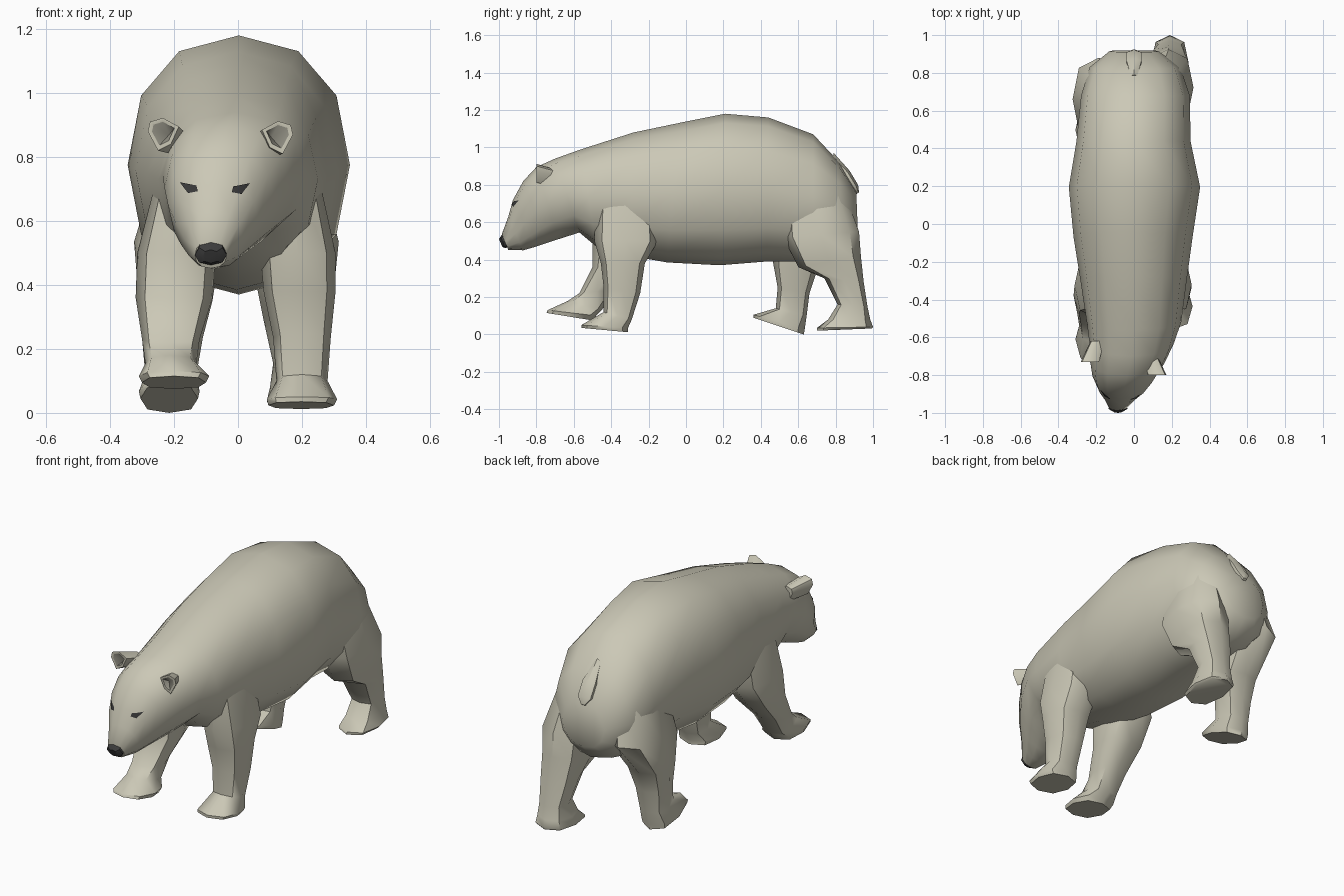
import bpy, bmesh, math
from mathutils import Vector
from mathutils.bvhtree import BVHTree


def material(name, rgb):
    m = bpy.data.materials.new(name)
    m.diffuse_color = (*rgb, 1)
    return m


FUR = material("fur", (0.60, 0.58, 0.47))
DARK = material("dark_skin", (0.045, 0.045, 0.045))
INNER = material("inner_ear", (0.30, 0.29, 0.24))


def finish(bm, name, mats, angle=50):
    bmesh.ops.recalc_face_normals(bm, faces=bm.faces)
    me = bpy.data.meshes.new(name)
    bm.to_mesh(me)
    bm.free()
    ob = bpy.data.objects.new(name, me)
    bpy.context.collection.objects.link(ob)
    for m in mats:
        me.materials.append(m)
    bpy.ops.object.select_all(action='DESELECT')
    ob.select_set(True)
    bpy.context.view_layer.objects.active = ob
    bpy.ops.object.shade_smooth_by_angle(angle=math.radians(angle))
    return ob


def spow(v, p):
    return math.copysign(abs(v) ** p, v) if abs(v) > 1e-6 else 0.0


def loft(name, rings, sides, mat=FUR, power=0.9, angle=50):
    """Each ring: (y, z) of one edge, (y, z) of the opposite edge, x min, x max."""
    bm = bmesh.new()
    loops = []
    for y0, z0, y1, z1, xa, xb in rings:
        loop = []
        for i in range(sides):
            t = 2 * math.pi * i / sides
            c, s = spow(math.cos(t), power), spow(math.sin(t), power)
            loop.append(bm.verts.new(((xa + xb) / 2 + s * (xb - xa) / 2,
                                      (y0 + y1) / 2 + c * (y0 - y1) / 2,
                                      (z0 + z1) / 2 + c * (z0 - z1) / 2)))
        loops.append(loop)
    for a, b in zip(loops, loops[1:]):
        for i in range(sides):
            j = (i + 1) % sides
            bm.faces.new((a[i], a[j], b[j], b[i]))
    bm.faces.new(loops[0])
    bm.faces.new(loops[-1])
    return finish(bm, name, [mat], angle)


# Trunk, neck and head: rump to muzzle, head turned slightly to -x
body = loft("body_and_head", [
    (0.91, 0.77, 0.92, 0.52, -0.13, 0.13),
    (0.82, 0.92, 0.84, 0.43, -0.235, 0.245),
    (0.68, 1.07, 0.68, 0.39, -0.28, 0.295),
    (0.44, 1.16, 0.43, 0.39, -0.305, 0.30),
    (0.21, 1.18, 0.18, 0.37, -0.345, 0.35),
    (-0.04, 1.13, -0.10, 0.385, -0.32, 0.31),
    (-0.28, 1.08, -0.30, 0.42, -0.285, 0.28),
    (-0.56, 0.99, -0.48, 0.47, -0.25, 0.25),
    (-0.70, 0.94, -0.57, 0.545, -0.235, 0.21),
    (-0.80, 0.895, -0.68, 0.51, -0.23, 0.16),
    (-0.87, 0.82, -0.74, 0.49, -0.22, 0.115),
    (-0.925, 0.72, -0.80, 0.47, -0.195, 0.065),
    (-0.95, 0.63, -0.87, 0.45, -0.165, 0.015),
    (-0.985, 0.535, -0.95, 0.452, -0.135, -0.035),
], 12)

# Nose
loft("nose", [
    (-0.975, 0.545, -0.95, 0.465, -0.132, -0.038),
    (-0.990, 0.525, -0.968, 0.462, -0.135, -0.035),
    (-1.0, 0.510, -0.982, 0.468, -0.110, -0.060),
], 8, DARK, angle=30)

# Legs, from hidden root to sole
loft("front_leg_right", [
    (-0.48, 0.75, -0.17, 0.75, 0.08, 0.25),
    (-0.49, 0.50, -0.15, 0.50, 0.07, 0.305),
    (-0.455, 0.38, -0.22, 0.38, 0.08, 0.305),
    (-0.44, 0.25, -0.245, 0.22, 0.11, 0.29),
    (-0.44, 0.12, -0.29, 0.08, 0.12, 0.28),
    (-0.56, 0.05, -0.31, 0.035, 0.09, 0.31),
    (-0.56, 0.035, -0.31, 0.012, 0.095, 0.30),
], 8, power=0.8)
loft("front_leg_left", [
    (-0.48, 0.75, -0.17, 0.75, -0.25, -0.08),
    (-0.50, 0.50, -0.15, 0.50, -0.315, -0.07),
    (-0.50, 0.36, -0.26, 0.36, -0.32, -0.08),
    (-0.57, 0.22, -0.38, 0.24, -0.30, -0.12),
    (-0.63, 0.18, -0.45, 0.13, -0.29, -0.13),
    (-0.74, 0.13, -0.48, 0.10, -0.31, -0.09),
    (-0.745, 0.115, -0.50, 0.075, -0.30, -0.10),
], 8, power=0.8)
loft("hind_leg_right", [
    (0.52, 0.78, 0.84, 0.78, 0.06, 0.25),
    (0.52, 0.52, 0.925, 0.55, 0.05, 0.315),
    (0.60, 0.36, 0.935, 0.42, 0.06, 0.30),
    (0.74, 0.30, 0.95, 0.28, 0.08, 0.285),
    (0.81, 0.16, 0.97, 0.15, 0.11, 0.27),
    (0.76, 0.08, 0.985, 0.08, 0.10, 0.28),
    (0.70, 0.035, 1.0, 0.04, 0.09, 0.29),
    (0.70, 0.02, 0.995, 0.032, 0.095, 0.28),
], 8, power=0.8)
loft("hind_leg_left", [
    (0.48, 0.78, 0.82, 0.78, -0.25, -0.06),
    (0.44, 0.52, 0.88, 0.55, -0.325, -0.05),
    (0.47, 0.36, 0.70, 0.34, -0.31, -0.08),
    (0.49, 0.25, 0.66, 0.22, -0.30, -0.11),
    (0.48, 0.14, 0.645, 0.10, -0.29, -0.13),
    (0.36, 0.105, 0.635, 0.03, -0.31, -0.12),
    (0.36, 0.09, 0.63, 0.0, -0.305, -0.125),
], 8, power=0.8)

# Tail
loft("tail", [
    (0.79, 0.97, 0.77, 0.90, -0.02, 0.02),
    (0.875, 0.875, 0.83, 0.84, -0.045, 0.045),
    (0.92, 0.80, 0.87, 0.78, -0.045, 0.045),
    (0.925, 0.76, 0.91, 0.75, -0.012, 0.012),
], 6)


# Ears: cupped front with a dark hollow, tapering back into the head
RIM = [(0.075, 0.885), (0.125, 0.912), (0.165, 0.90), (0.172, 0.87), (0.14, 0.81), (0.10, 0.83)]


def ear(name, mirror, dy, dz):
    def place(x, y, z):
        return (-0.11 - x if mirror else x, y + dy, z + dz)
    bm = bmesh.new()
    cx, cz = 0.125, 0.868
    rim = [bm.verts.new(place(x, -0.80, z)) for x, z in RIM]
    lip = [bm.verts.new(place(cx + (x - cx) * 0.72, -0.80, cz + (z - cz) * 0.72)) for x, z in RIM]
    base = [bm.verts.new(place(0.085 + (x - cx) * 0.75, -0.69, 0.845 + (z - cz) * 0.8)) for x, z in RIM]
    hollow = bm.verts.new(place(0.105, -0.765, 0.86))
    n = len(RIM)
    for i in range(n):
        j = (i + 1) % n
        bm.faces.new((rim[i], rim[j], lip[j], lip[i]))
        bm.faces.new((rim[i], rim[j], base[j], base[i]))
        bm.faces.new((lip[i], lip[j], hollow)).material_index = 1
    bm.faces.new(base)
    return finish(bm, name, [FUR, INNER])


ear("ear_right", False, 0.0, 0.0)
ear("ear_left", True, 0.07, 0.01)

# Eyes: slanted patches projected onto the face
head = bmesh.new()
head.from_mesh(body.data)
surface = BVHTree.FromBMesh(head)
EYE = [(-0.026, -0.012), (0.004, -0.018), (0.03, 0.016), (0.0, 0.01), (-0.022, 0.006)]
for name, cx, cz, side in (("eye_right", 0.007, 0.702, 1), ("eye_left", -0.152, 0.705, -1)):
    bm = bmesh.new()
    pts = []
    for x, z in EYE + [(0.002, -0.002)]:
        px, pz = cx + side * x, cz + z
        hit = surface.ray_cast(Vector((px, -2, pz)), Vector((0, 1, 0)))[0]
        pts.append(bm.verts.new((px, (hit.y if hit else -0.9) - 0.006, pz)))
    for i in range(len(EYE)):
        bm.faces.new((pts[i], pts[(i + 1) % len(EYE)], pts[-1]))
    finish(bm, name, [DARK])
head.free()
